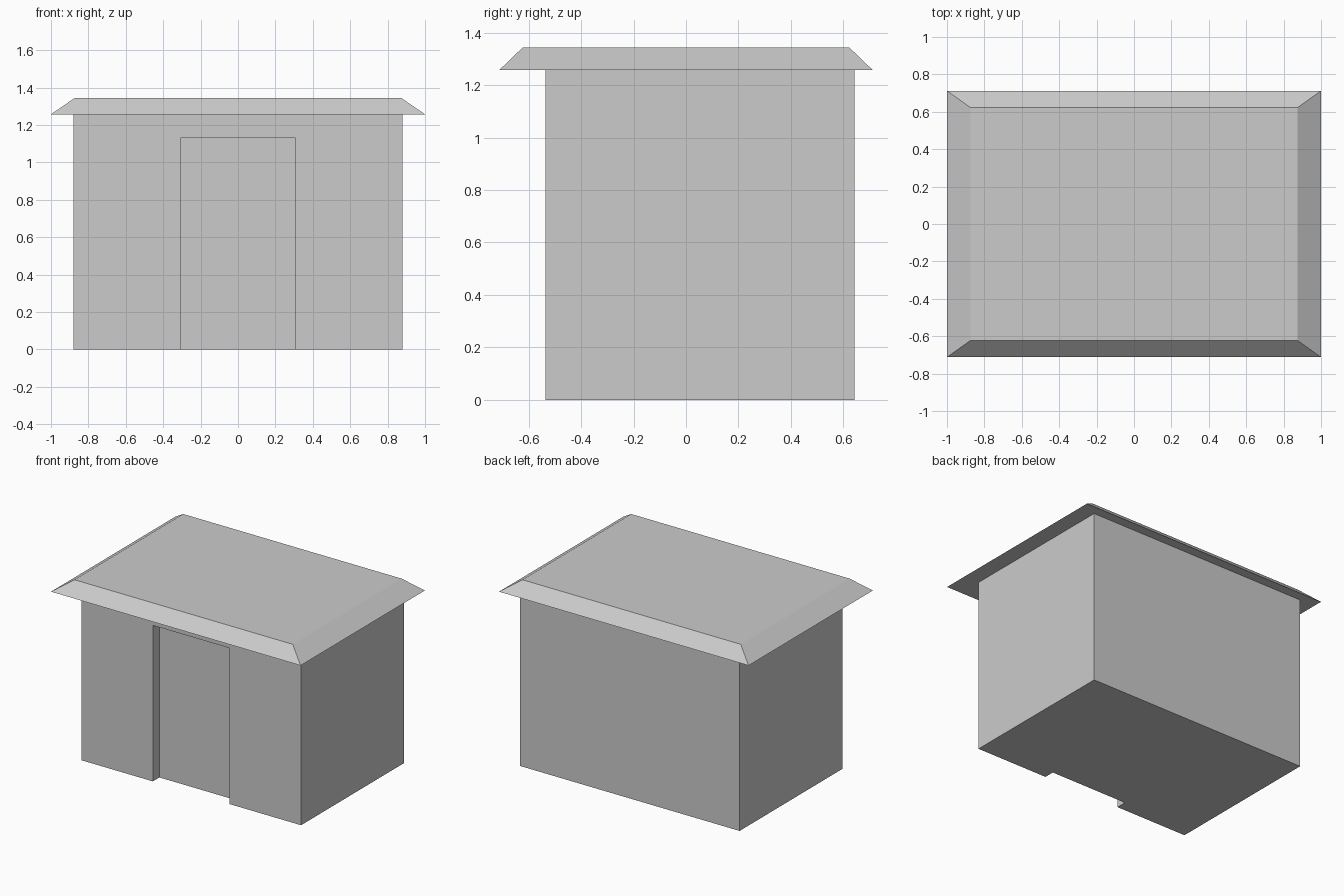
import bpy
import bmesh

cube = bpy.data.objects.get("Cube")
if cube:
    bpy.data.objects.remove(cube, do_unlink=True)

# Single plain grey material
grey = bpy.data.materials.new("plain grey")
grey.use_nodes = True
colour = (0.6, 0.6, 0.6, 1)
grey.diffuse_color = colour
grey.node_tree.nodes["Principled BSDF"].inputs["Base Color"].default_value = colour


def loft(name, rings):
    """Closed solid through a stack of (outline, height) rings."""
    bm = bmesh.new()
    loops = [[bm.verts.new((x, y, z)) for x, y in outline] for outline, z in rings]
    n = len(loops[0])
    bm.faces.new(loops[0])
    bm.faces.new(loops[-1])
    for low, high in zip(loops, loops[1:]):
        for i in range(n):
            j = (i + 1) % n
            bm.faces.new((low[i], low[j], high[j], high[i]))
    bmesh.ops.recalc_face_normals(bm, faces=bm.faces)
    mesh = bpy.data.meshes.new(name)
    bm.to_mesh(mesh)
    bm.free()
    mesh.materials.append(grey)
    obj = bpy.data.objects.new(name, mesh)
    bpy.context.collection.objects.link(obj)
    return obj


def rect(half_x, front, back):
    return [(-half_x, front), (half_x, front), (half_x, back), (-half_x, back)]


FRONT, BACK = -0.535, 0.643
EAVES, ROOF_TOP = 1.257, 1.343
DOOR_HALF, DOOR_TOP, DOOR_DEPTH = 0.308, 1.13, 0.075

# Walls with a shallow doorway recess, open to the ground
walls = loft("walls", [(rect(0.88, FRONT, BACK), 0), (rect(0.88, FRONT, BACK), EAVES)])
opening = rect(DOOR_HALF, FRONT - 0.1, FRONT + DOOR_DEPTH)
cutter = loft("doorway_cutter", [(opening, -0.1), (opening, DOOR_TOP)])
cutter.hide_render = True
cutter.hide_set(True)
cut = walls.modifiers.new("doorway", 'BOOLEAN')
cut.operation = 'DIFFERENCE'
cut.solver = 'EXACT'
cut.object = cutter

# Overhanging roof slab with sloped edges
loft("roof", [(rect(1, -0.712, 0.712), EAVES), (rect(0.875, -0.623, 0.623), ROOF_TOP)])
